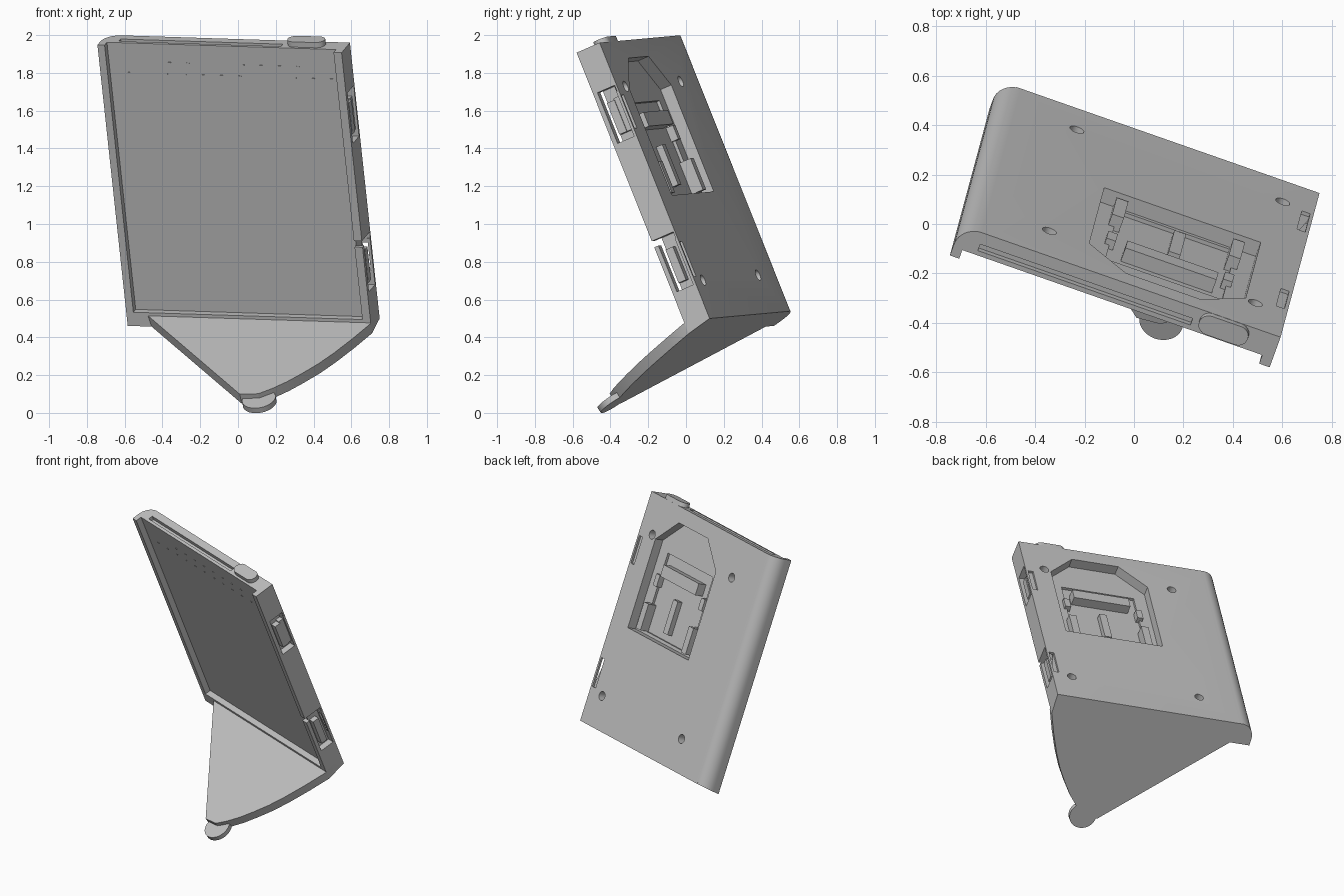
import bpy, bmesh, math
from math import pi, cos, sin
from mathutils import Matrix, Vector

cube = bpy.data.objects.get("Cube")
if cube:
    bpy.data.objects.remove(cube, do_unlink=True)

grey = bpy.data.materials.new("plain grey")
grey.use_nodes = True
COLOUR = (0.52, 0.52, 0.52, 1)
grey.diffuse_color = COLOUR
grey.node_tree.nodes["Principled BSDF"].inputs["Base Color"].default_value = COLOUR

# Panel frame: x across (0 at the left edge), y up the panel, z out of the screen
W, H, T = 1.37, 1.58, 0.14
u = Vector((0.943, -0.33, -0.03)).normalized()
v = Vector((-0.107, -0.366, 0.924))
v = (v - u * v.dot(u)).normalized()
n = u.cross(v)
PANEL = Matrix.Translation((0.75, 0.125, 0.50)) @ Matrix((u, v, n)).transposed().to_4x4()
# Stand frame: y out along the foot, negative z upward
TILT = math.radians(11.8)
STAND = PANEL @ Matrix.Rotation(pi / 2 + TILT, 4, 'X')


def prism(name, pts, z0, z1, frame=PANEL):
    """Extrude an outline in the frame's xy plane from z0 to z1."""
    bm = bmesh.new()
    face = bm.faces.new([bm.verts.new((x, y, z0)) for x, y in pts])
    top = bmesh.ops.extrude_face_region(bm, geom=[face])
    for item in top["geom"]:
        if isinstance(item, bmesh.types.BMVert):
            item.co.z = z1
    bm.transform(frame)
    bmesh.ops.recalc_face_normals(bm, faces=bm.faces)
    mesh = bpy.data.meshes.new(name)
    bm.to_mesh(mesh)
    bm.free()
    mesh.materials.append(grey)
    ob = bpy.data.objects.new(name, mesh)
    bpy.context.collection.objects.link(ob)
    return ob


def box(name, x0, x1, y0, y1, z0, z1, frame=PANEL):
    return prism(name, [(x0, y0), (x1, y0), (x1, y1), (x0, y1)], z0, z1, frame)


def circle(x, y, r, count=32):
    return [(x + r * cos(2 * pi * i / count), y + r * sin(2 * pi * i / count))
            for i in range(count)]


def combine(ob, tool, operation='DIFFERENCE'):
    """Apply a boolean and discard the tool."""
    tool.hide_render = True
    mod = ob.modifiers.new("cut", 'BOOLEAN')
    mod.operation, mod.object, mod.solver = operation, tool, 'EXACT'
    bpy.context.view_layer.objects.active = ob
    bpy.ops.object.modifier_apply(modifier=mod.name)
    bpy.data.objects.remove(tool, do_unlink=True)


def smooth(ob):
    bpy.ops.object.select_all(action='DESELECT')
    ob.select_set(True)
    bpy.context.view_layer.objects.active = ob
    bpy.ops.object.shade_smooth_by_angle(angle=math.radians(30))


# Case: one rounded rear edge, bottom end sloped to meet the stand
R = 0.09
outline = [(0, 0), (0, T), (-W, T)]
outline += [(-W + R - R * cos(t * pi / 20), R - R * sin(t * pi / 20)) for t in range(11)]
UPRIGHT = PANEL @ Matrix.Rotation(pi / 2, 4, 'X') @ Matrix.Scale(-1, 4, (0, 0, 1))
case = prism("case", outline, 0, H, UPRIGHT)
inverse = PANEL.inverted()
for vert in case.data.vertices:
    local = inverse @ vert.co
    if local.y < 0.01:
        local.y -= local.z * math.tan(TILT)
        vert.co = PANEL @ local

# Screen bay, open at the top, and the slot in the top edge
combine(case, box("screen_bay", -W + 0.04, -0.045, 0.05, H + 0.1, 0.10, 0.3))
combine(case, box("top_slot", -W + 0.1, -0.36, H - 0.03, H + 0.1, 0.05, 0.08))

# Screw holes in the back
for x in (-0.135, -1.017):
    for y in (0.215, 1.325):
        combine(case, prism("screw_hole", circle(x, y, 0.03, 24), -0.1, 0.05))

# Chamfered rear pocket with a shallower step inside
MID = -0.513
half = [(0.335, 0.70), (0.335, 1.31), (0.16, 1.48)]
pocket = [(MID + x, y) for x, y in half] + [(MID - x, y) for x, y in reversed(half)]
combine(case, prism("rear_pocket", pocket, -0.1, 0.065))
combine(case, box("inner_step", MID - 0.25, MID + 0.25, 0.72, 1.25, 0.05, 0.082))

# Latch windows along the left edge, each with a tab inside
WINDOWS = ((0.20, 0.50), (1.05, 1.34))
for y0, y1 in WINDOWS:
    combine(case, box("latch_window", -0.05, 0.1, y0, y1, 0.015, 0.115))
    combine(case, box("latch_gap", -0.05, 0.1, y1 - 0.035, y1, 0.01, 0.3))
    combine(case, box("latch_rear_notch", -0.05, -0.015, y0 + 0.04, y1 - 0.06, -0.1, 0.05))
smooth(case)
for y0, y1 in WINDOWS:
    box("latch_tab", -0.055, -0.008, y0 + 0.04, y1 - 0.07, 0.045, 0.09)

# Fittings in the rear pocket
box("pocket_bar", -0.70, -0.31, 1.10, 1.18, 0.02, 0.09)
box("pocket_rib", -0.525, -0.475, 0.77, 1.00, 0.045, 0.09)
for side in (-1, 1):
    x = MID + side * 0.25
    box("pocket_clip", x - 0.025, x + 0.025, 0.72, 0.90, 0.015, 0.09)
    box("pocket_ledge", x - 0.02, x + 0.02, 1.02, 1.10, 0.04, 0.09)

# Rounded button on the top edge
button = []
for cx, start in ((-0.165, -pi / 2), (-0.29, pi / 2)):
    button += [(cx + 0.042 * cos(start + i * pi / 12), 0.043 + 0.042 * sin(start + i * pi / 12))
               for i in range(13)]
smooth(prism("top_button", button, H - 0.02, H + 0.03, UPRIGHT))

# Two rows of tiny marks near the top of the screen
for y, first, count in ((1.475, -0.99, 8), (1.41, -1.22, 12)):
    for i in range(count):
        x = first + i * 0.103
        box("screen_mark", x - 0.008, x + 0.008, y - 0.002, y + 0.002, 0.099, 0.103)

# Stand: tapering foot with a thin eyelet at the tip
foot = [(0.07, 0), (0.11, 0.12), (0.85, 0.83), (0.95, 0.82), (1.01, 0.77), (1.075, 0.70),
        (1.134, 0.62), (1.197, 0.525), (1.254, 0.417), (1.315, 0.28), (W, 0.14), (W, 0)]
stand = prism("stand", [(x - W, y) for x, y in foot], -0.06, 0, STAND)
tip = (0.95 - W, 0.825)
combine(stand, prism("eyelet_seat", circle(*tip, 0.098), -0.2, -0.032, STAND))
combine(stand, prism("eyelet", circle(*tip, 0.09), -0.032, 0, STAND), 'UNION')
combine(stand, prism("eyelet_hole", circle(*tip, 0.035), -0.2, 0.1, STAND))
smooth(stand)
